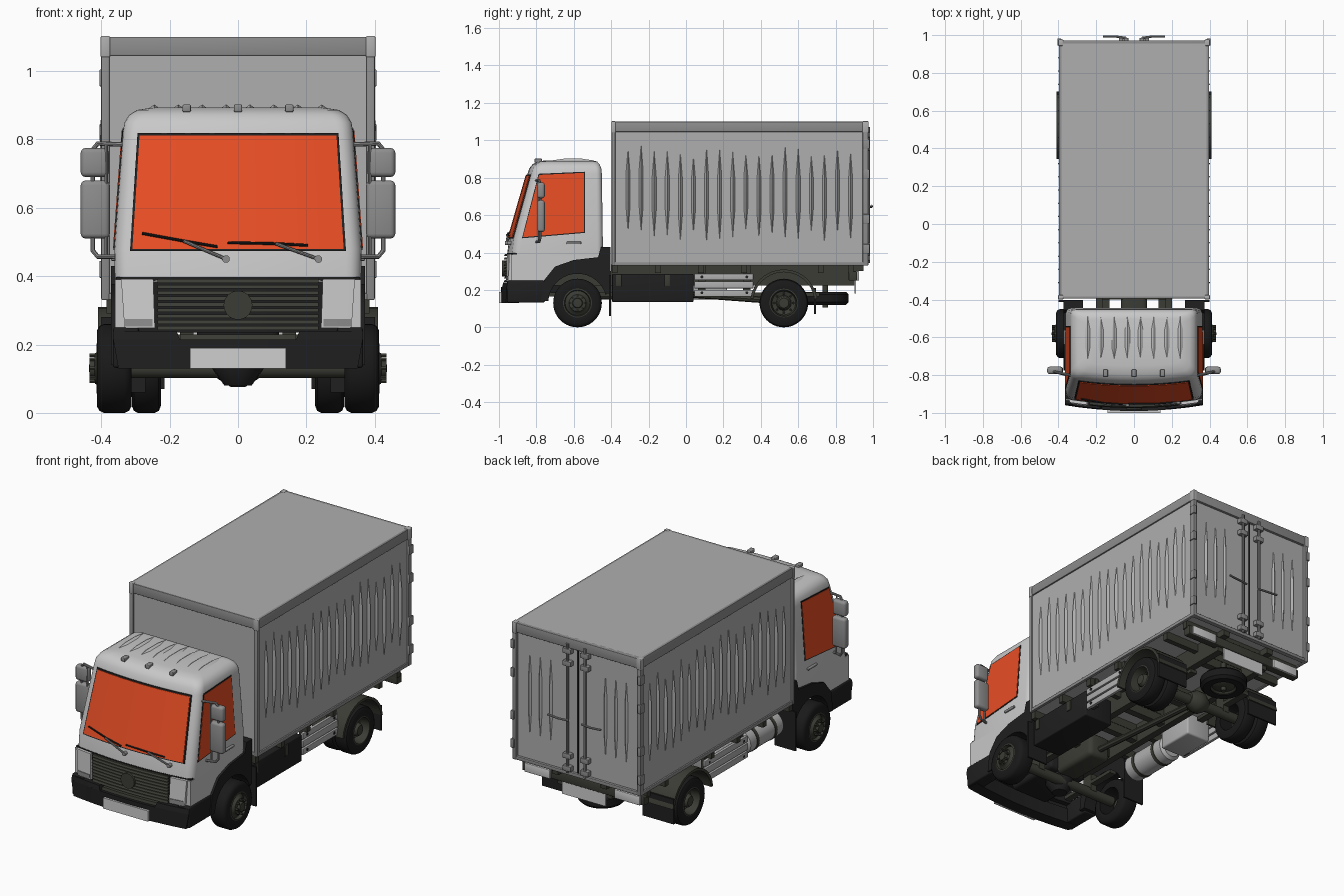
import bpy, bmesh, math, random
from mathutils import Vector

if "Cube" in bpy.data.objects:
    bpy.data.objects.remove(bpy.data.objects["Cube"])
random.seed(4)

def material(name, r, g, b):
    m = bpy.data.materials.new(name)
    m.diffuse_color = (r, g, b, 1)
    m.use_nodes = True
    m.node_tree.nodes["Principled BSDF"].inputs["Base Color"].default_value = m.diffuse_color
    return m

CAB = material("cab_light_grey", .58, .58, .58)
BOXC = material("cargo_grey", .43, .43, .43)
TRIM = material("trim_grey", .27, .27, .27)
GLASS = material("orange_glass", .8, .075, .018)
BLACK = material("black_plastic", .014, .014, .015)
TYRE = material("tyre_black", .01, .01, .01)
FRAME = material("dark_olive_frame", .045, .045, .036)
LAMP = material("pale_lamp", .62, .62, .62)

def finish(name, mat, bm):
    bmesh.ops.remove_doubles(bm, verts=bm.verts, dist=1e-5)
    bmesh.ops.recalc_face_normals(bm, faces=bm.faces)
    me = bpy.data.meshes.new(name)
    bm.to_mesh(me)
    bm.free()
    me.materials.append(mat)
    ob = bpy.data.objects.new(name, me)
    bpy.context.collection.objects.link(ob)
    return ob

def loft(bm, rings, caps=True, closed=True):
    vs = [[bm.verts.new(p) for p in r] for r in rings]
    n = len(vs[0])
    for a, b in zip(vs, vs[1:]):
        for i in range(n if closed else n - 1):
            bm.faces.new((a[i], a[(i + 1) % n], b[(i + 1) % n], b[i]))
    if caps:
        bm.faces.new(vs[0])
        bm.faces.new(vs[-1])

def box(name, mat, x0, x1, y0, y1, z0, z1, bevel=0):
    bm = bmesh.new()
    loft(bm, [[(x0, y0, z), (x1, y0, z), (x1, y1, z), (x0, y1, z)] for z in (z0, z1)])
    if bevel:
        bmesh.ops.bevel(bm, geom=bm.edges[:], offset=bevel, segments=3, affect='EDGES', profile=.5)
    return finish(name, mat, bm)

def prism(name, mat, pts, x0, x1):
    bm = bmesh.new()
    loft(bm, [[(x, y, z) for y, z in pts] for x in (x0, x1)])
    return finish(name, mat, bm)

def lathe(name, mat, prof, c, axis='x', n=32):
    bm = bmesh.new()
    rings = []
    for r, a in prof:
        ring = []
        for i in range(n):
            t = 2 * math.pi * i / n
            u, v = r * math.cos(t), r * math.sin(t)
            p = {'x': (a, u, v), 'y': (u, a, v), 'z': (u, v, a)}[axis]
            ring.append(Vector(p) + Vector(c))
        rings.append(ring)
    loft(bm, rings, caps=False)
    return finish(name, mat, bm)

def cyl(name, mat, c, r, a0, a1, axis='x', n=24):
    return lathe(name, mat, [(0, a0), (r, a0), (r, a1), (0, a1)], c, axis, n)

def tube(name, mat, pts, r):
    cu = bpy.data.curves.new(name, 'CURVE')
    cu.dimensions = '3D'
    cu.bevel_depth = r
    cu.bevel_resolution = 2
    cu.use_fill_caps = True
    sp = cu.splines.new('POLY')
    sp.points.add(len(pts) - 1)
    for p, q in zip(sp.points, pts):
        p.co = (*q, 1)
    tmp = bpy.data.objects.new("tmp", cu)
    bpy.context.collection.objects.link(tmp)
    bpy.context.view_layer.update()
    me = bpy.data.meshes.new_from_object(tmp)
    bpy.data.objects.remove(tmp)
    me.materials.clear()
    me.materials.append(mat)
    ob = bpy.data.objects.new(name, me)
    bpy.context.collection.objects.link(ob)

def bow(x):                       # the front of the cab is slightly bowed
    return .03 * (x / .36) ** 2

def curved(name, mat, low, high, z0, z1, y0, y1, thick, n=10):
    bm = bmesh.new()
    rings = []
    for i in range(n + 1):
        a = low[0] + (low[1] - low[0]) * i / n
        b = high[0] + (high[1] - high[0]) * i / n
        rings.append([(a, y0 + bow(a), z0), (b, y1 + bow(b), z1),
                      (b, y1 + bow(b) + thick, z1), (a, y0 + bow(a) + thick, z0)])
    loft(bm, rings)
    return finish(name, mat, bm)

def rib(bm, f, u, a, b, w, h):    # pressed ridge tapering at both ends
    m, n = a + (b - a) * .3, a + (b - a) * .7
    P = [bm.verts.new(f(*p)) for p in ((u, a, 0), (u - w, m, 0), (u - w, n, 0), (u, b, 0),
                                       (u + w, n, 0), (u + w, m, 0), (u, m, h), (u, n, h))]
    for q in ((0, 1, 6), (1, 2, 7, 6), (2, 3, 7), (3, 4, 7), (4, 5, 6, 7), (5, 0, 6)):
        bm.faces.new([P[i] for i in q])

def arc(cy, cz, r, a0, a1, n=14):
    return [(cy + r * math.cos(math.radians(a0 + (a1 - a0) * i / n)),
             cz + r * math.sin(math.radians(a0 + (a1 - a0) * i / n))) for i in range(n + 1)]

# Cab shell: rounded rings stacked upwards
def ring(z, yf, yb, w, r=.045, rb=.03):
    h = [(t * (w - r) / 4, yf + bow(t * (w - r) / 4)) for t in range(5)]
    h += arc(w - r, yf + bow(w - r) + r, r, -90, 0, 5)[1:]
    h += arc(w - rb, yb - rb, rb, 0, 90, 4)
    return [(x, y, z) for x, y in h] + [(-x, y, z) for x, y in reversed(h[1:])]

bm = bmesh.new()
loft(bm, [ring(.385, -.957, -.445, .36), ring(.48, -.945, -.445, .362), ring(.82, -.848, -.45, .337),
          ring(.85, -.838, -.453, .332), ring(.872, -.82, -.462, .318), ring(.886, -.795, -.475, .295),
          ring(.893, -.75, -.50, .25)])
finish("cab_shell", CAB, bm)

# Windscreen and side windows on dark seals
curved("windscreen_seal", BLACK, (-.316, .316), (-.294, .294), .474, .818, -.951, -.853, .008)
curved("windscreen", GLASS, (-.309, .309), (-.288, .288), .48, .811, -.953, -.858, .008)

def side_plate(name, mat, s, pts, out):
    bm = bmesh.new()
    loft(bm, [[(s * (.362 - (z - .48) * .0735 + o), y, z) for y, z in pts] for o in (-.004, out)])
    finish(name, mat, bm)

WIN = [(-.872, .482), (-.545, .51), (-.545, .826), (-.785, .815)]
for s in (-1, 1):
    side_plate("side_window", GLASS, s, WIN, .004)
    side_plate("side_window_seal", BLACK, s, [(-.877, .476), (-.54, .505), (-.54, .832), (-.788, .821)], .002)
    box("door_handle", TRIM, s * .355, s * .372, -.64, -.56, .445, .458, .004)
    # Lower door skin, wheel arch and mud flap
    prism("lower_cab_side", CAB, [(-.935, .39), (-.935, .245), (-.76, .245)] + arc(-.58, .15, .2, 152, 95, 6)
          + [(-.45, .365), (-.447, .39)], s * .30, s * .36)
    prism("front_wheel_arch", BLACK, [(-.775, .14), (-.76, .25), (-.70, .325), (-.60, .36), (-.47, .375),
          (-.455, .43), (-.405, .43), (-.405, .18), (-.425, .18)] + arc(-.58, .13, .157, 15, 176), s * .27, s * .372)
    box("front_mud_flap", BLACK, s * .27, s * .40, -.412, -.402, .06, .28)
    # Headlights, bumper ends
    lo, hi = (s * .243, s * .332), (s * .248, s * .342)
    curved("headlight", LAMP, lo, hi, .248, .392, -.975, -.972, .03, 4)
    curved("headlight_lower_lens", TRIM, (s * .25, s * .33), (s * .25, s * .33), .252, .275, -.978, -.978, .02, 4)
    box("bumper_end", BLACK, s * .29, s * .366, -.955, -.755, .132, .25, .008)
    # Mirrors
    tube("mirror_bracket", TRIM, [(s * .335, -.80, .785), (s * .41, -.785, .788), (s * .425, -.78, .77),
         (s * .425, -.78, .475), (s * .41, -.785, .457), (s * .355, -.80, .457)], .007)
    tube("mirror_inner_bar", TRIM, [(s * .385, -.79, .787), (s * .385, -.785, .46)], .005)
    box("large_mirror", TRIM, s * .375, s * .46, -.795, -.755, .51, .68, .014)
    box("small_mirror", TRIM, s * .378, s * .46, -.795, -.755, .69, .775, .014)

# Grille, badge-less disc, bumper, plate
curved("nose_panel", BLACK, (-.355, .355), (-.357, .357), .235, .398, -.957, -.957, .06)
for i in range(9):
    z = .243 + i * .0172
    curved("grille_slat", FRAME, (-.235, .235), (-.235, .235), z, z + .011, -.974, -.968, .02)
cyl("grille_disc", FRAME, (0, -.97, .315), .042, -.013, .01, 'y', 32)
curved("bumper", BLACK, (-.35, .35), (-.365, .365), .13, .215, -.99, -.99, .07)
for s in (-1, 1):
    curved("bumper_upper", BLACK, (s * .17, s * .365), (s * .18, s * .365), .214, .24, -.99, -.985, .06, 4)
curved("bumper_step", FRAME, (-.17, .17), (-.17, .17), .21, .23, -.975, -.97, .03)
box("front_number_plate", LAMP, -.14, .14, -1.0, -.985, .13, .19)

# Wipers
for a, b, c, d in (((-.035, .45), (-.16, .503), (-.28, .525), (-.06, .486)),
                   ((.235, .45), (.11, .495), (-.03, .498), (.205, .49))):
    P = lambda q, o: (q[0], -.945 + max(0, q[1] - .48) * .285 + bow(q[0]) - o, q[1])
    tube("wiper_arm", TRIM, [P(a, .015), P(b, .02)], .005)
    tube("wiper_blade", BLACK, [P(c, .012), P(b, .015), P(d, .012)], .004)
    cyl("wiper_pivot", TRIM, P(a, .01), .011, -.012, .02, 'y', 12)

# Roof ridges and marker lamps
bm = bmesh.new()
for i in range(8):
    rib(bm, lambda u, v, h: (u, v, .892 + h), -.245 + i * .07, -.72, -.49, .014, .01)
finish("roof_ridges", CAB, bm)
for x in (-.15, 0, .15):
    box("roof_marker_lamp", TRIM, x - .012, x + .012, -.81, -.77, .88, .902, .004)

# Cargo body with frame
box("cargo_body", BOXC, -.39, .39, -.388, .958, .335, 1.095)
box("cargo_roof", BOXC, -.385, .385, -.385, .955, 1.09, 1.1)
for z0, z1 in ((.33, .35), (1.045, 1.1)):
    for s in (-1, 1):
        box("cargo_side_rail", TRIM, s * .38, s * .398, -.395, .972, z0, z1, .003)
    for y0, y1 in ((-.395, -.375), (.945, .972)):
        box("cargo_end_rail", TRIM, -.395, .395, y0, y1, z0, z1, .003)
for s in (-1, 1):
    for y0, y1 in ((-.397, -.378), (.945, .975)):
        box("cargo_corner_post", TRIM, s * .376, s * .40, y0, y1, .33, 1.1, .004)
        box("corner_cap", BOXC, s * .374, s * .402, y0 - .002, y1 + .002, 1.04, 1.102, .004)

# Pressed ridges on the sides and doors
bm = bmesh.new()
for s in (-1, 1):
    for i in range(18):
        a, b = random.uniform(.45, .52), random.uniform(.91, .99)
        rib(bm, lambda u, v, h: (s * (.39 + h), u, v), -.31 + i * .07, a, b, .011, .013)
    for x in (.17, .235, .30):
        rib(bm, lambda u, v, h: (u, .958 + h, v), s * x, .48, .95, .01, .01)
finish("cargo_ridges", BOXC, bm)

# Rear doors: lock bars, brackets, handles, hinges
box("door_gap", BLACK, -.004, .004, .95, .961, .35, 1.045)
for s in (-1, 1):
    tube("lock_bar", TRIM, [(s * .055, .975, .345), (s * .055, .975, 1.07)], .008)
    for z in (.37, .44, .96, 1.03):
        box("lock_bar_bracket", TRIM, s * .03, s * .08, .955, .985, z - .014, z + .014, .003)
    tube("lock_handle", TRIM, [(s * .04, .985, .645), (s * .10, .993, .645), (s * .165, .993, .65)], .006)
    for z in (.42, .58, .82, .98):
        box("door_hinge", TRIM, s * .385, s * .405, .945, .982, z - .025, z + .025, .003)

# Wheels: single front, double rear
def tyre(x, w, c):
    lathe("tyre", TYRE, [(.076, -w), (.082, -w * 1.02), (.112, -w), (.124, -w * .86), (.13, -w * .6), (.13, w * .6),
          (.124, w * .86), (.112, w), (.082, w * 1.02), (.076, w), (.076, -w)], (x, *c), 'x', 40)

FC, RC = (-.58, .13), (.523, .13)
for s in (-1, 1):
    tyre(s * .362, .05, FC)
    tyre(s * .36, .042, RC)
    tyre(s * .268, .042, RC)
    lathe("front_rim", FRAME, [(.078, s * -.05), (.078, s * .05), (.07, s * .052), (.066, s * .035), (.05, s * .045),
          (.045, s * .056), (.028, s * .058), (.024, s * .072), (0, s * .074)], (s * .362, *FC))
    lathe("rear_rim", FRAME, [(.077, s * -.13), (.077, s * .042), (.07, s * .044), (.063, s * -.01), (.04, s * -.018),
          (.034, s * .025), (.026, s * .034), (0, s * .035)], (s * .36, *RC))
    for i in range(8):
        t = i * math.pi / 4
        u, v = math.cos(t), math.sin(t)
        cyl("wheel_bolt", FRAME, (s * .362, FC[0] + .038 * u, FC[1] + .038 * v), .006, s * .05, s * .073, 'x', 6)
        cyl("rim_hole", TYRE, (s * .36, RC[0] + .052 * u, RC[1] + .052 * v), .008, s * -.02, s * -.007, 'x', 8)
    # Rear mudguards and flaps
    prism("rear_mudguard", FRAME, arc(*RC, .18, 8, 172) + arc(*RC, .165, 172, 8), s * .215, s * .41)
    box("rear_mud_flap", BLACK, s * .215, s * .41, .685, .695, .07, .21)

# Chassis, axles and drive line
for s in (-1, 1):
    box("chassis_rail", FRAME, s * .13, s * .17, -.93, .90, .225, .30)
    box("body_bearer", FRAME, s * .13, s * .17, -.40, .95, .30, .336)
    for y in (FC[0], RC[0]):
        box("leaf_spring", FRAME, s * .16, s * .20, y - .19, y + .19, .165, .185)
        box("spring_block", FRAME, s * .16, s * .20, y - .03, y + .03, .13, .23)
for y in (-.38, -.15, .08, .31, .72, .88):
    box("cross_member", FRAME, -.385, .385, y - .015, y + .015, .29, .336)
    box("chassis_tie", FRAME, -.14, .14, y - .02, y + .02, .235, .285)
for c, w in ((FC, .33), (RC, .33)):
    cyl("axle", FRAME, (0, *c), .028, -w, w)
lathe("differential", FRAME, [(0, -.07), (.035, -.06), (.06, -.02), (.06, .02), (.035, .06), (0, .07)], (0, RC[0], .135), 'x', 20)
tube("drive_shaft", FRAME, [(0, -.30, .20), (0, .5, .14)], .017)
box("engine", BLACK, -.12, .12, -.88, -.55, .17, .385, .02)
box("gearbox", FRAME, -.07, .07, -.57, -.28, .15, .29, .025)
lathe("engine_sump", BLACK, [(0, -.05), (.04, -.05), (.075, .0), (.075, .06), (0, .06)], (0, -.62, .13), 'z', 16)

# Side equipment: box and guard on the right, tank and guard on the left
box("battery_box", BLACK, .19, .37, -.395, .04, .135, .285, .006)
for y in (-.36, -.1):
    box("battery_box_latch", FRAME, .365, .375, y - .015, y + .015, .22, .28, .003)
lathe("air_tank", BOXC, [(0, -.16), (.055, -.16), (.07, -.145), (.07, .145), (.055, .16), (0, .16)], (-.295, -.2, .215), 'y')
for y in (-.28, -.12):
    cyl("tank_strap", FRAME, (-.295, y, .215), .073, -.01, .01, 'y', 32)
for s in (-1, 1):
    y0 = .045 if s > 0 else -.02
    for z0, z1 in ((.165, .2), (.208, .245), (.253, .287)):
        box("side_guard_rail", BOXC, s * .355, s * .372, y0, .36, z0, z1, .003)
    for y in (y0 + .04, .325):
        box("side_guard_post", FRAME, s * .335, s * .357, y - .02, y + .02, .165, .335)
        for z in (.185, .27):
            cyl("guard_bolt", BLACK, (s * .372, y, z), .008, -.003, s * .003, 'x', 10)
box("left_tool_box", BOXC, -.34, -.19, .0, .22, .15, .28, .01)

# Spare wheel under the tail
lathe("spare_tyre", TYRE, [(.07, -.035), (.11, -.035), (.125, -.02), (.125, .02), (.11, .035), (.07, .035), (.07, -.035)],
      (0, .745, .155), 'z', 36)
lathe("spare_rim", FRAME, [(.072, .03), (.072, -.03), (.06, -.02), (.035, -.03), (0, -.03)], (0, .745, .155), 'z', 32)
cyl("spare_hanger", FRAME, (0, .745, .155), .015, -.05, .12, 'z', 12)

# Rear beam, lamps and plate
box("rear_beam", FRAME, -.38, .38, .87, .915, .25, .30, .004)
for s in (-1, 1):
    box("rear_lamp", LAMP, s * .20, s * .36, .912, .925, .25, .30, .003)
box("rear_number_plate", LAMP, -.135, .135, .90, .909, .18, .252)

# Smooth shading that keeps sharp edges
bpy.ops.object.select_all(action='SELECT')
bpy.context.view_layer.objects.active = bpy.context.selected_objects[0]
bpy.ops.object.shade_smooth_by_angle(angle=math.radians(35))
